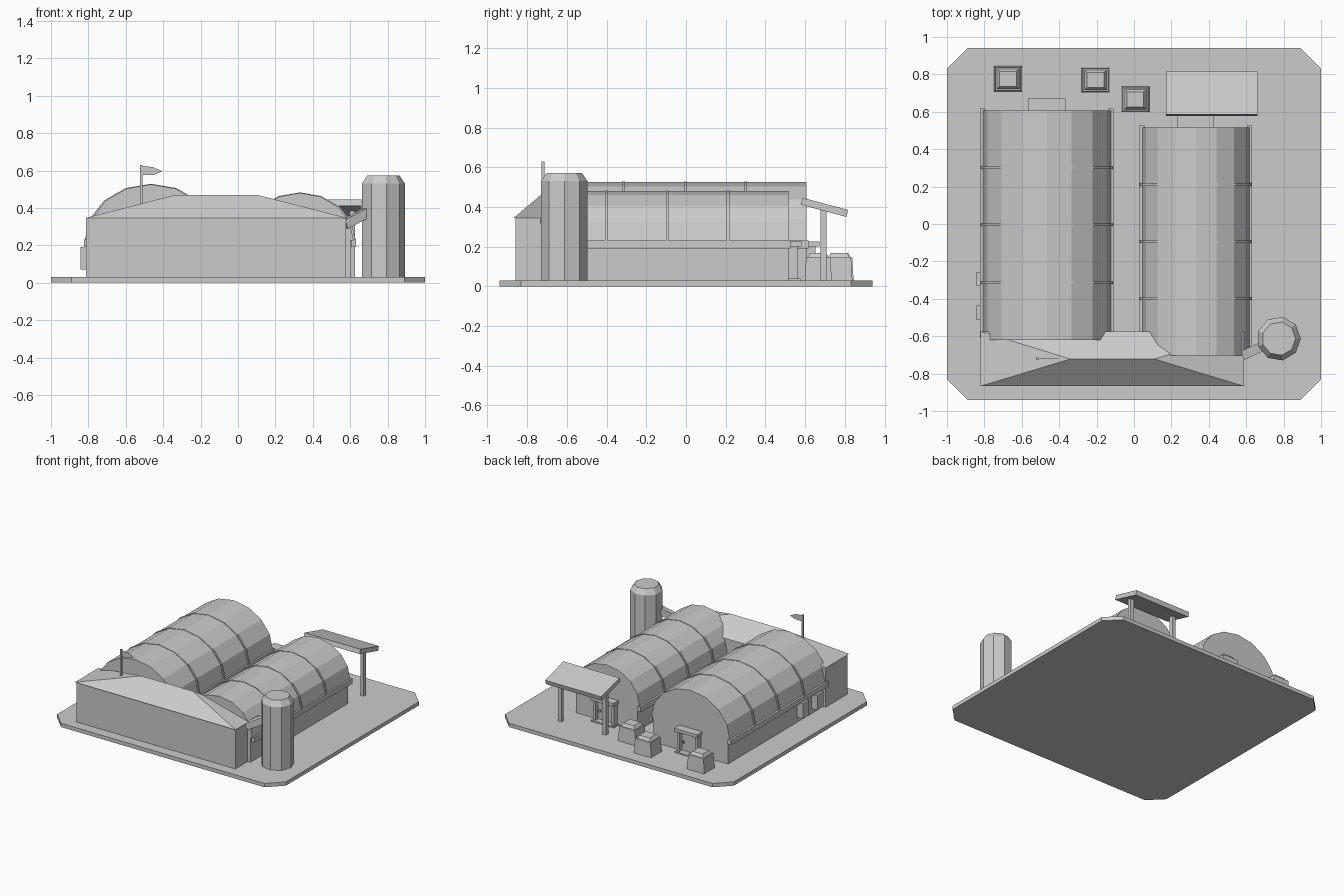
import bpy, bmesh
from math import sin, cos, pi, radians
from mathutils import Vector, Matrix

cube = bpy.data.objects.get("Cube")
if cube:
    bpy.data.objects.remove(cube)

grey = bpy.data.materials.new("plain_grey")
grey.use_nodes = True
grey.diffuse_color = (0.6, 0.6, 0.6, 1)
grey.node_tree.nodes["Principled BSDF"].inputs["Base Color"].default_value = (0.6, 0.6, 0.6, 1)


def finish(name, bm):
    bmesh.ops.recalc_face_normals(bm, faces=bm.faces)
    mesh = bpy.data.meshes.new(name)
    bm.to_mesh(mesh)
    bm.free()
    mesh.materials.append(grey)
    obj = bpy.data.objects.new(name, mesh)
    bpy.context.collection.objects.link(obj)
    return obj


def prism(name, outline, offset):
    """Closed solid from an outline and an offset."""
    bm = bmesh.new()
    near = [bm.verts.new(p) for p in outline]
    far = [bm.verts.new(Vector(p) + Vector(offset)) for p in outline]
    bm.faces.new(near)
    bm.faces.new(far[::-1])
    for i in range(len(near)):
        bm.faces.new((near[i - 1], near[i], far[i], far[i - 1]))
    return finish(name, bm)


def box(name, x, y, z, taper=1.0, turn=None):
    """Box from ranges, optionally narrowing to the top or turned about its centre."""
    bm = bmesh.new()
    bmesh.ops.create_cube(bm, size=1)
    size = Vector((x[1] - x[0], y[1] - y[0], z[1] - z[0]))
    centre = Vector((x[0] + x[1], y[0] + y[1], z[0] + z[1])) / 2
    for v in bm.verts:
        k = taper if v.co.z > 0 else 1
        v.co = Vector((v.co.x * size.x * k, v.co.y * size.y * k, v.co.z * size.z))
        if turn:
            v.co = turn @ v.co
        v.co += centre
    return finish(name, bm)


def arch(cx, y, r, base, rise):
    """Eight-sided half-ellipse in the plane at y."""
    return [(cx + r * cos(i * pi / 8), y, base + rise * sin(i * pi / 8)) for i in range(9)]


# Ground slab with cut corners
slab = [(1, 0.83), (0.89, 0.94), (-0.89, 0.94), (-1, 0.83),
        (-1, -0.83), (-0.89, -0.94), (0.89, -0.94), (1, -0.83)]
prism("ground_slab", [(x, y, 0) for x, y in slab], (0, 0, 0.03))


# Barrel-roofed halls with ribs, gutters and a back door
def hall(side, cx, r, y0, y1, rise, ribs):
    w = r - 0.02
    shell = arch(cx, y0, r - 0.003, 0.225, rise)
    shell += [(cx - w, y0, 0.225), (cx - w, y0, 0), (cx + w, y0, 0), (cx + w, y0, 0.225)]
    prism(side + "_hall", shell, (0, y1 - y0, 0))
    for i, y in enumerate(ribs):
        band = arch(cx, y - 0.007, r + 0.008, 0.225, rise + 0.003)
        band += arch(cx, y - 0.007, r - 0.006, 0.225, rise - 0.003)[::-1]
        prism(f"{side}_roof_rib_{i}", band, (0, 0.014, 0))
    for s in (-1, 1):
        edge = cx + s * (r - 0.003)
        box(f"{side}_gutter_{s}", (edge - 0.015, edge + 0.012), (y0 + 0.01, y1 + 0.01), (0.19, 0.23))
    door_x = cx - 0.002
    box(side + "_door_leaf", (door_x - 0.07, door_x + 0.07), (y1 - 0.01, y1 + 0.012), (0.03, 0.19))
    box(side + "_door_step", (door_x - 0.1, door_x + 0.1), (y1 - 0.01, y1 + 0.06), (0.03, 0.04))
    box(side + "_door_lintel", (door_x - 0.1, door_x + 0.1), (y1 - 0.01, y1 + 0.065), (0.2, 0.225))
    for s in (-1, 1):
        x = door_x + s * 0.08
        box(f"{side}_door_jamb_{s}", (x - 0.011, x + 0.011), (y1 - 0.01, y1 + 0.045), (0.03, 0.2))
    box(side + "_door_handle", (door_x + 0.045, door_x + 0.055), (y1, y1 + 0.025), (0.1, 0.12))


hall("right", -0.465, 0.347, -0.619, 0.607, 0.301, (-0.315, -0.004, 0.301))
hall("left", 0.331, 0.291, -0.704, 0.517, 0.255, (-0.4, -0.094, 0.211))


# Front building: walls, thin eave and hipped roof in one shell
def rectangle(bm, x0, x1, y0, y1, z):
    return [bm.verts.new(p) for p in ((x0, y0, z), (x1, y0, z), (x1, y1, z), (x0, y1, z))]


bm = bmesh.new()
foot = rectangle(bm, -0.813, 0.578, -0.858, -0.58, 0.03)
top = rectangle(bm, -0.813, 0.578, -0.858, -0.58, 0.345)
eave = rectangle(bm, -0.82, 0.587, -0.867, -0.574, 0.345)
for low, high in ((foot, top), (top, eave)):
    for i in range(4):
        bm.faces.new((low[i - 1], low[i], high[i], high[i - 1]))
a, b, c, d = eave
e, f = bm.verts.new((-0.34, -0.722, 0.468)), bm.verts.new((0.11, -0.722, 0.468))
for corners in ((a, b, f, e), (b, c, f), (c, d, e, f), (d, a, e)):
    bm.faces.new(corners)
finish("front_building", bm)

# Flag on the roof
box("flag_pole", (-0.524, -0.51), (-0.727, -0.713), (0.41, 0.63))
flag = [(-0.512, 0.625), (-0.45, 0.617), (-0.405, 0.595), (-0.45, 0.577), (-0.512, 0.575)]
prism("flag", [(x, -0.721, z) for x, z in flag], (0, 0.001, 0))

# Silo: nine-sided body with a bevelled cap
silo_ring = [(cos(i * 2 * pi / 9), sin(i * 2 * pi / 9)) for i in range(9)]
bm = bmesh.new()
rings = [[bm.verts.new((0.774 + r * x, -0.613 + r * y, z)) for x, y in silo_ring]
         for r, z in ((0.118, 0.03), (0.118, 0.53), (0.09, 0.572))]
for low, high in zip(rings, rings[1:]):
    for i in range(9):
        bm.faces.new((low[i - 1], low[i], high[i], high[i - 1]))
bm.faces.new(rings[0][::-1])
bm.faces.new(rings[-1])
finish("silo", bm)

# Chute from the silo to the left hall
start, end = Vector((0.57, -0.708, 0.312)), Vector((0.70, -0.648, 0.382))
mid, length = (start + end) / 2, (end - start).length
box("silo_chute", (mid.x - length / 2, mid.x + length / 2), (mid.y - 0.025, mid.y + 0.025),
    (mid.z - 0.025, mid.z + 0.025), turn=(end - start).to_track_quat('X', 'Z').to_matrix())

# Sloping canopy on two posts
box("canopy", (0.17, 0.66), (0.578, 0.816), (0.38, 0.416), turn=Matrix.Rotation(radians(-15), 3, 'X'))
for x in (0.22, 0.61):
    box("canopy_post", (x - 0.015, x + 0.015), (0.678, 0.708), (0.03, 0.385))

# Crates with stepped lids
for x, y in ((-0.673, 0.776), (-0.205, 0.77), (0.007, 0.666)):
    box("crate_body", (x - 0.075, x + 0.075), (y - 0.068, y + 0.068), (0.03, 0.145), taper=0.9)
    box("crate_lid", (x - 0.06, x + 0.06), (y - 0.054, y + 0.054), (0.145, 0.168), taper=0.75)

# Wall cabinets on the right hall
for y in (-0.294, -0.474):
    box("wall_cabinet", (-0.843, -0.785), (y - 0.038, y + 0.038), (0.07, 0.19))
